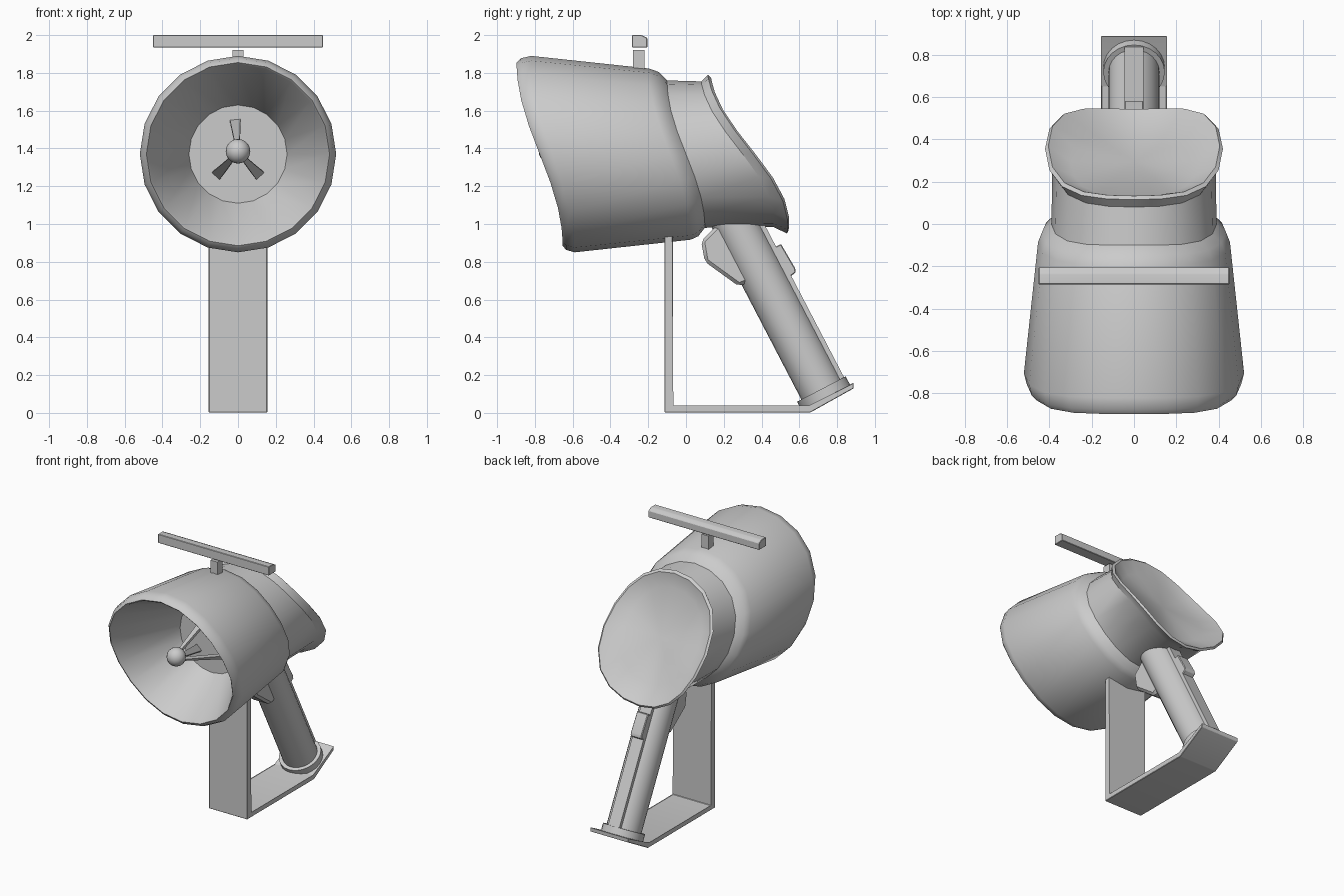
import bpy, bmesh, math
from mathutils import Vector, Matrix

if "Cube" in bpy.data.objects:
    bpy.data.objects.remove(bpy.data.objects["Cube"])

CZ = 1.37      # height of the horn axis
SIDES = 20


def finish(name, bm, matrix=None, angle=35):
    if matrix:
        bm.transform(matrix)
    bmesh.ops.recalc_face_normals(bm, faces=bm.faces)
    me = bpy.data.meshes.new(name)
    bm.to_mesh(me)
    bm.free()
    me.shade_smooth()
    me.set_sharp_from_angle(angle=math.radians(angle))
    ob = bpy.data.objects.new(name, me)
    bpy.context.collection.objects.link(ob)
    return ob


def extrude_yz(name, pts, half, matrix=None, bevel=0.0):
    """Side profile (y, z) extruded across x, from -half to +half."""
    bm = bmesh.new()
    a = [bm.verts.new((-half, y, z)) for y, z in pts]
    b = [bm.verts.new((half, y, z)) for y, z in pts]
    bm.faces.new(a)
    bm.faces.new(b[::-1])
    n = len(pts)
    for i in range(n):
        bm.faces.new((a[i], b[i], b[(i + 1) % n], a[(i + 1) % n]))
    if bevel:
        bmesh.ops.bevel(bm, geom=bm.edges[:], offset=bevel, segments=1, affect='EDGES')
    return finish(name, bm, matrix, 25)


def wavy_lathe(name, rings):
    """Rings (radius, centre y, S-wave amount, bow) joined and capped."""
    bm = bmesh.new()
    loops = []
    for r, c, wave, bow in rings:
        loop = []
        for i in range(SIDES):
            t = 2 * math.pi * i / SIDES
            u = math.sin(t)
            y = c - wave * math.sin(u * math.pi / 2) + bow * (1 - u * u)
            loop.append(bm.verts.new((r * math.cos(t), y, CZ + r * u)))
        loops.append(loop)
    for p, q in zip(loops, loops[1:]):
        for i in range(SIDES):
            j = (i + 1) % SIDES
            bm.faces.new((p[i], p[j], q[j], q[i]))
    for loop, ring in ((loops[0], rings[0]), (loops[-1], rings[-1])):
        mid = bm.verts.new((0, ring[1] + ring[3], CZ))
        for i in range(SIDES):
            bm.faces.new((loop[i], loop[(i + 1) % SIDES], mid))
    return finish(name, bm)


# Horn body: front dish, outer shell, neck, flared rear dish
wavy_lathe("horn_body", [
    (0.26, -0.30, 0.0, 0),
    (0.475, -0.765, 0.122, 0),
    (0.485, -0.775, 0.122, 0),
    (0.507, -0.755, 0.120, 0),
    (0.52, -0.705, 0.115, 0),
    (0.453, -0.085, 0.11, 0),
    (0.435, -0.04, 0.105, 0),
    (0.39, 0.0, 0.10, 0),
    (0.385, 0.27, 0.19, 0.03),
    (0.42, 0.325, 0.21, 0.03),
    (0.405, 0.338, 0.205, 0.03),
    (0.30, 0.275, 0.14, 0.02),
])

# Emitter ball on three diverging spokes
bm = bmesh.new()
bmesh.ops.create_uvsphere(bm, u_segments=16, v_segments=10, radius=0.065)
finish("emitter_ball", bm, Matrix.Translation((0, -0.715, CZ + 0.015)))
for k, deg in enumerate((95, -47, -133)):
    bm = bmesh.new()
    bmesh.ops.create_cube(bm, size=1)
    for v in bm.verts:
        far = v.co.y > 0
        w, r = (0.055, 0.165) if far else (0.02, 0.02)
        v.co = Vector((r + v.co.x * 0.02, -0.295 if far else -0.70, v.co.z * w))
    rot = Matrix.Rotation(-math.radians(deg), 4, 'Y')
    finish(f"emitter_spoke_{k + 1}", bm, Matrix.Translation((0, 0, CZ + 0.01)) @ rot)

# Tilted grip: everything here is built upright, then leaned
GRIP = Matrix.Translation((0.74, 0, 0)) 
GRIP = Matrix.Translation((0, 0.74, 0.082)) @ Matrix.Rotation(math.radians(27.5), 4, 'X')


def grip_cylinder(name, radius, z0, z1):
    bm = bmesh.new()
    bmesh.ops.create_cone(bm, cap_ends=True, segments=24, radius1=radius,
                          radius2=radius, depth=z1 - z0,
                          matrix=Matrix.Translation((0, 0, (z0 + z1) / 2)))
    finish(name, bm, GRIP)


grip_cylinder("grip", 0.12, 0.0, 1.08)
grip_cylinder("grip_collar", 0.145, -0.01, 0.05)
extrude_yz("grip_back_ridge", [(0.08, 0.02), (0.135, 0.02), (0.135, 0.98), (0.08, 0.98)],
           0.045, GRIP)
extrude_yz("thumb_button", [(0.10, 0.65), (0.165, 0.66), (0.172, 0.68),
                            (0.165, 0.83), (0.10, 0.83)], 0.045, GRIP, 0.005)

# Trigger block in front of the grip
extrude_yz("trigger_block", [(0.08, 0.91), (0.10, 0.80), (0.28, 0.67), (0.33, 0.69),
                             (0.34, 0.80), (0.22, 1.0), (0.16, 0.99)], 0.075, None, 0.018)

# Bent support strap under the horn and grip
extrude_yz("support_strap", [(-0.115, 0.935), (-0.115, 0.003), (0.66, 0.003),
                             (0.888, 0.130), (0.888, 0.160), (0.65, 0.035),
                             (-0.07, 0.035), (-0.07, 0.94)], 0.155, None, 0.003)

# Sight bar and its stem
extrude_yz("sight_bar", [(-0.285, 1.935), (-0.285, 2.0), (-0.235, 2.0),
                         (-0.205, 1.985), (-0.205, 1.935)], 0.45, None, 0.003)
extrude_yz("sight_stem", [(-0.28, 1.80), (-0.28, 1.92), (-0.22, 1.92), (-0.22, 1.79)], 0.028)
